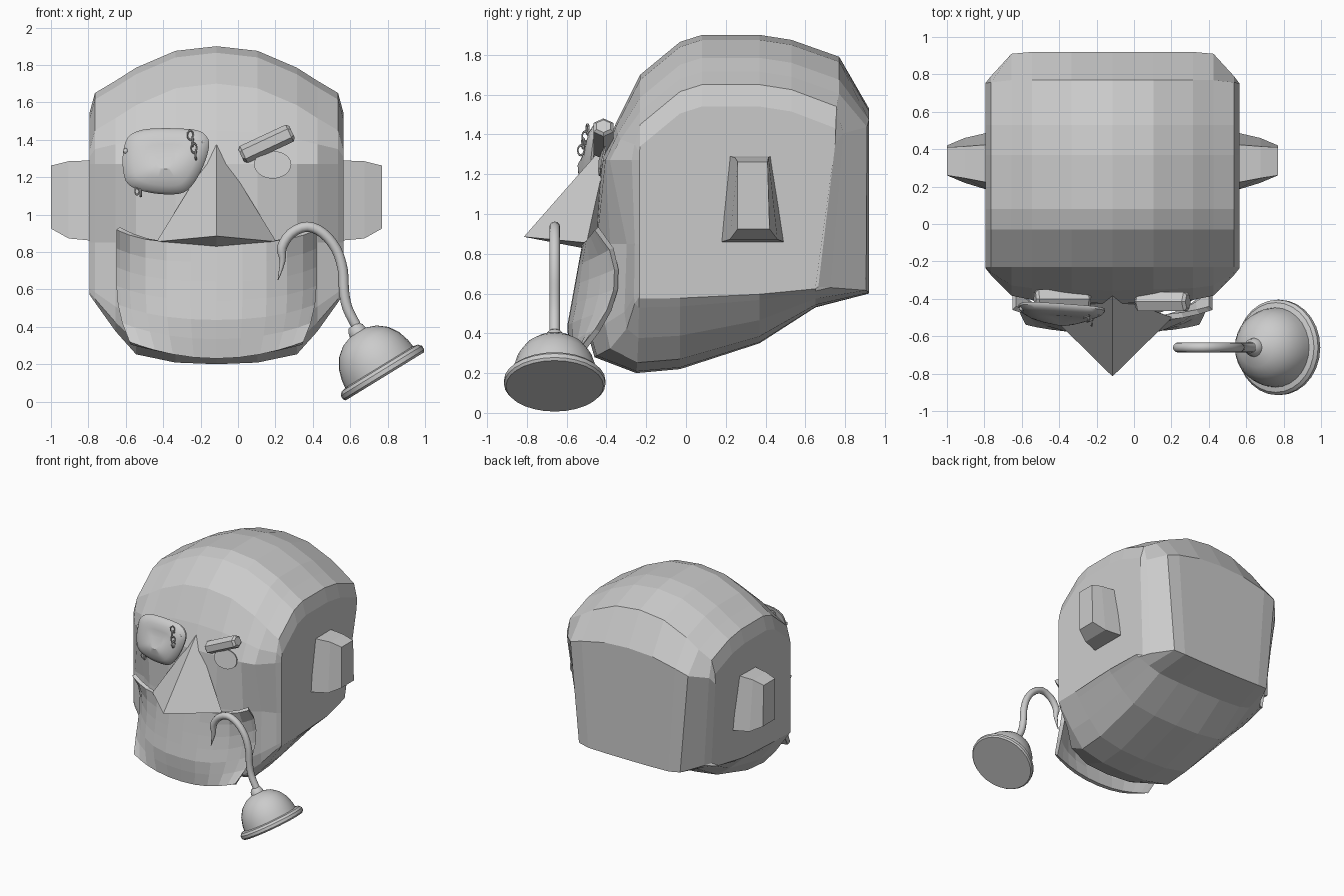
import bpy, bmesh, math
from mathutils import Vector, Matrix

if "Cube" in bpy.data.objects:
    bpy.data.objects.remove(bpy.data.objects["Cube"])

CX = -0.115  # head centre line
grey = bpy.data.materials.new("light_grey")
grey.diffuse_color = (0.6, 0.6, 0.6, 1)
grey.use_nodes = True
grey.node_tree.nodes["Principled BSDF"].inputs["Base Color"].default_value = grey.diffuse_color


def make(name, verts, faces, smooth=False):
    me = bpy.data.meshes.new(name)
    me.from_pydata([tuple(v) for v in verts], [], faces)
    bm = bmesh.new()
    bm.from_mesh(me)
    bmesh.ops.recalc_face_normals(bm, faces=bm.faces)
    bm.to_mesh(me)
    bm.free()
    me.materials.append(grey)
    ob = bpy.data.objects.new(name, me)
    bpy.context.collection.objects.link(ob)
    if smooth:
        bpy.ops.object.select_all(action='DESELECT')
        ob.select_set(True)
        bpy.context.view_layer.objects.active = ob
        bpy.ops.object.shade_smooth_by_angle(angle=math.radians(33))
    return ob


def loft(name, rings, smooth=False, caps=True):
    n = len(rings[0])
    verts = [v for r in rings for v in r]
    faces = [(i*n+j, i*n+(j+1) % n, (i+1)*n+(j+1) % n, (i+1)*n+j)
             for i in range(len(rings)-1) for j in range(n)]
    if caps:
        faces += [tuple(range(n)), tuple(range((len(rings)-1)*n, len(rings)*n))]
    return make(name, verts, faces, smooth)


def spline(path, i, t, closed=False):
    n = len(path)
    a, b, c, d = (Vector(path[(i+k) % n if closed else min(max(i+k, 0), n-1)]) for k in (-1, 0, 1, 2))
    return .5 * (2*b + (c-a)*t + (2*a - 5*b + 4*c - d)*t*t + (3*b - a - 3*c + d)*t**3)


# Head: side profile lofted across x, with top, jaw, face and back easing in at the sides
bottom = [(-.25, .2), (-.46, .28), (-.5, .42)]
upper = [(-.46, .85), (-.425, 1.27), (-.355, 1.45), (-.23, 1.7), (-.03, 1.865), (.08, 1.9),
         (.37, 1.9), (.53, 1.875), (.77, 1.79), (.92, 1.53)]
under = [(.92, .6), (.65, .53), (.37, .35), (-.03, .22)]
profile = bottom + upper + under
# half width, top drop, jaw rise, face recede, jaw recede, back recede
stations = [(0, 0, 0, 0, 0, 0), (.22, .025, .02, .03, .05, 0), (.43, .115, .12, .1, .35, 0),
            (.54, .185, .4, .22, .72, .01), (.65, .25, .75, .8, .9, .13), (.68, .36, .85, 1, 1, .17)]


def head_ring(side, st):
    u, drop, rise, face, jaw, back = st
    ring = []
    for i, (y, z) in enumerate(profile):
        if i < 3 or i > 12:
            z += (.64 - z) * rise
        elif i > 5:
            z -= drop * (.5 if i == 12 else 1)
        elif i == 5:
            z -= drop * .4
        if y < -.235:
            y += (-.235 - y) * (jaw if i < 4 else face)
        if y > .8:
            y -= back * (1.5 if i == 13 else 1)
        elif y > .7:
            y -= back * .1
        narrow = {13: .86, 14: .94}.get(i, 1)  # lower back tapers in
        ring.append((CX + side*u*narrow, y, z))
    return ring


loft("head", [head_ring(-1, s) for s in reversed(stations[1:])] + [head_ring(1, s) for s in stations])

# Muzzle: curved plate wrapped round the jaw, its side edges bowing back at mid height
rows, cols = 6, 12
mv = []
for r in range(rows + 1):
    v = r / rows
    for c in range(cols + 1):
        t = math.sin((c / cols * 2 - 1) * math.pi / 2)
        zt, zb = .85 + .07*t**4, .23 + .09*t*t
        z = zb + (zt - zb) * v
        yc = -.52 - .08 * min(1, (.86 - z) / .44) + .12 * max(0, .42 - z)
        w = .535 - .07 * max(0, .5 - v)**2 * 4
        bow = .05 + .15 * max(0, math.sin(math.pi * v))**.7
        mv.append((CX + t*w, yc + bow * abs(t)**3, z))
mf = [(r*(cols+1)+c, r*(cols+1)+c+1, (r+1)*(cols+1)+c+1, (r+1)*(cols+1)+c)
      for r in range(rows) for c in range(cols)]
muzzle = make("muzzle", mv, mf)
sol = muzzle.modifiers.new("thickness", 'SOLIDIFY')
sol.thickness = .03
sol.offset = 1 if muzzle.data.polygons[0].normal.y > 0 else -1

# Nose
make("nose", [(CX, -.385, 1.375), (CX-.32, -.5, .855), (CX+.32, -.5, .855),
              (CX, -.815, .885), (CX, -.5, .825), (CX, -.38, .9)],
     [(0, 1, 3), (0, 3, 2), (1, 4, 3), (4, 2, 3), (0, 5, 1), (0, 2, 5), (1, 5, 4), (4, 5, 2)])

# Ears and brows, mirrored about the head centre (left brow sits behind the patch)
for s, side in ((-1, "left"), (1, "right")):
    loft(side + "_ear", [
        [(CX + s*x, y, z) for y, z in ring] for x, ring in (
            (.66, [(.22, 1.29), (.425, 1.29), (.49, .86), (.18, .86)]),
            (.79, [(.245, 1.285), (.415, 1.285), (.46, .872), (.22, .872)]),
            (.885, [(.26, 1.262), (.41, 1.262), (.42, .925), (.26, .925)]))])
    rot = Matrix.Rotation(math.radians(-25 if s > 0 else 12), 3, 'Y')
    ctr = Vector((CX + s*.268, -.408 - .007*s, 1.373 + .005*s))
    rings = []
    for x, k in ((-.15, .7), (-.135, 1), (.135, 1), (.15, .7)):
        rings.append([ctr + rot @ Vector((x, k*.058*math.cos(a), k*.05*math.sin(a)))
                      for a in (math.radians(30 + 60*i) for i in range(6))])
    loft(side + "_brow", rings)

# Eye: thin plate lying on the face
eye = []
for off in (-.008, 0):
    ring = []
    for i in range(24):
        a = i * math.tau / 24
        z = 1.27 + (.07 if math.sin(a) > 0 else .078) * math.sin(a)
        x = .185 + .1*math.cos(a)
        ring.append((x, -.424 + (z - 1.27) * (.3 if z > 1.27 else .08) + .07*(x - .185) + off, z))
    eye.append(ring)
loft("eye", eye)


def patch_y(x, z):
    return -.46 + (z - 1.3) * .14 - .07 * (x + .39)


# Eye patch: domed shell built from a shrinking rounded outline
outline = [(-.615, 1.24), (-.61, 1.36), (-.57, 1.43), (-.46, 1.46), (-.24, 1.455), (-.17, 1.42),
           (-.155, 1.36), (-.19, 1.25), (-.25, 1.15), (-.32, 1.11), (-.46, 1.115), (-.58, 1.155)]
outline = [spline(outline, i, k/3, True) for i in range(len(outline)) for k in range(3)]
px, pz = -.39, 1.29
patch = []
for k, out in ((1, .012), (1, 0), (.93, .02), (.75, .04), (.5, .052), (.25, .057)):
    patch.append([(px + (x-px)*k, patch_y(px + (x-px)*k, z) - out + (.024 if not i else 0), pz + (z-pz)*k)
                  for x, z in outline for i in (len(patch),)])
loft("eye_patch", patch, smooth=True)


def torus(name, c, R, r, rot):
    rings = []
    for i in range(12):
        a = i * math.tau / 12
        rings.append([Vector(c) + rot @ Vector(((R + r*math.cos(b))*math.cos(a)*.65, r*math.sin(b),
                      (R + r*math.cos(b))*math.sin(a))) for b in (j*math.tau/6 for j in range(6))])
    loft(name, rings + [rings[0]], smooth=True, caps=False)


# Chain links and rivets of the patch
links = [(-.255, 1.425), (-.243, 1.39), (-.235, 1.355), (-.225, 1.32), (-.54, 1.125), (-.52, 1.115)]
for i, (x, z) in enumerate(links):
    torus(f"chain_link_{i+1}", (x, -.495 - .011*i if i < 4 else -.48, z), .025 if i < 4 else .018, .006,
          Matrix.Rotation(math.radians(20 + 65*(i % 2)), 3, 'Z'))
for i, (x, z) in enumerate([(-.19, 1.385), (-.6, 1.34)]):
    bm = bmesh.new()
    bmesh.ops.create_uvsphere(bm, u_segments=10, v_segments=6, radius=.015,
                              matrix=Matrix.Translation((x, patch_y(x, z) - .012, z)))
    me = bpy.data.meshes.new("rivet")
    bm.to_mesh(me)
    bm.free()
    me.materials.append(grey)
    bpy.context.collection.objects.link(bpy.data.objects.new(f"patch_rivet_{i+1}", me))

# Hook: tapered bent tube
path = [(.214, .65), (.238, .75), (.235, .825), (.285, .9), (.37, .935), (.455, .9), (.525, .815),
        (.56, .705), (.567, .59), (.585, .5), (.63, .41)]
HY = -.66
pts = [spline(path, i, k/3) for i in range(len(path)-1) for k in range(3)] + [Vector(path[-1])]
tube = []
for i, p in enumerate(pts):
    d = (pts[min(i+1, len(pts)-1)] - pts[max(i-1, 0)]).normalized()
    r = min(.027, .002 + .0045*i)
    tube.append([(p.x - d.y*r*math.cos(a), HY + r*math.sin(a), p.y + d.x*r*math.cos(a))
                 for a in (j*math.tau/12 for j in range(12))])
loft("hook", tube, smooth=True)

# Hook cup: lathe profile (radius, height) along a tilted axis
cup = [(.245, 0), (.255, .012), (.255, .035), (.24, .052), (.213, .058), (.208, .1), (.19, .16),
       (.155, .215), (.105, .255), (.05, .275), (.045, .3), (.03, .32)]
axis, perp = Vector((-.523, 0, .852)), Vector((.852, 0, .523))
base = Vector((.785, HY, .135))
loft("hook_cup", [[base + axis*h + perp*(r*math.cos(a)) + Vector((0, r*math.sin(a), 0))
                   for a in (j*math.tau/28 for j in range(28))] for r, h in cup], smooth=True)
